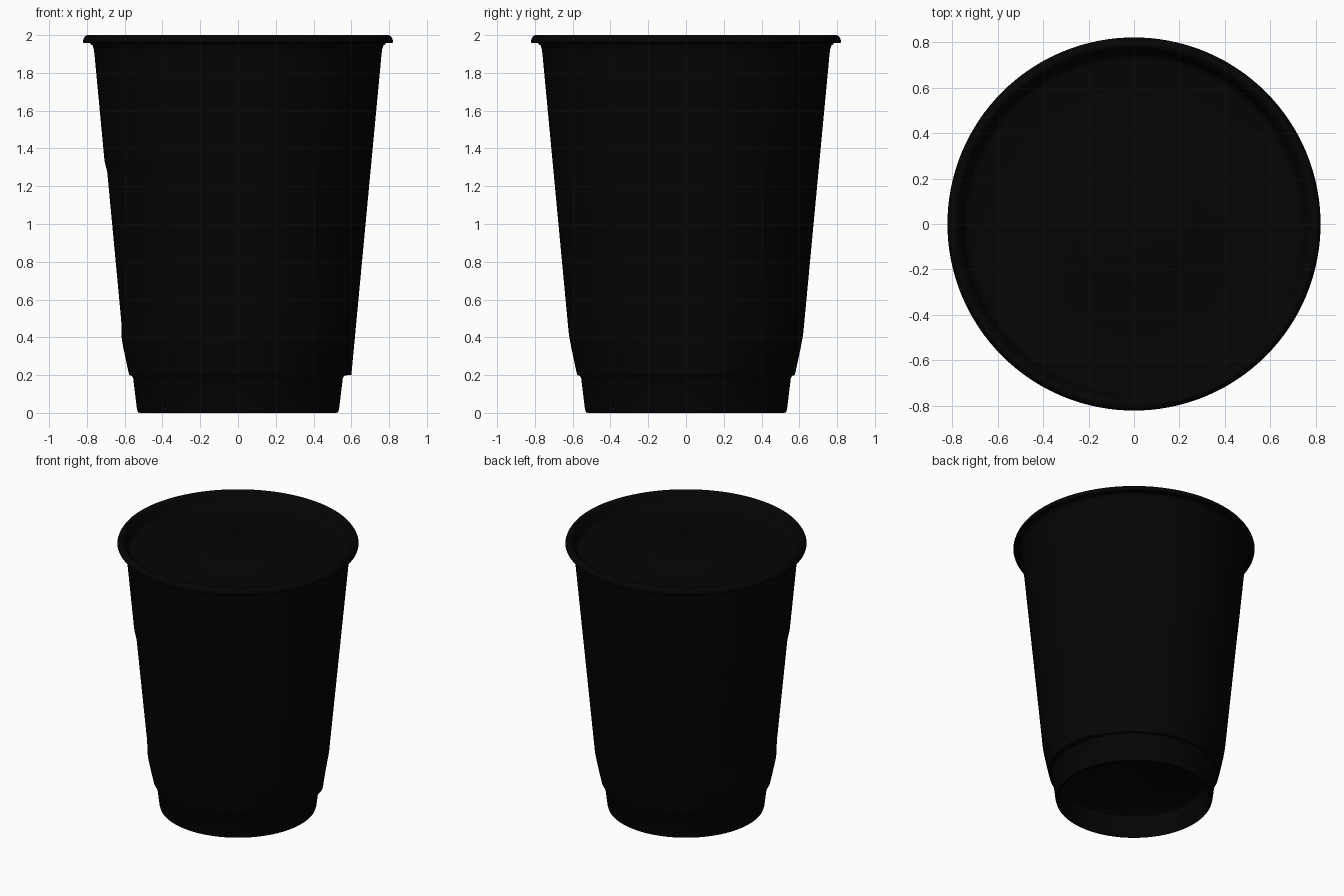
import bpy, bmesh, math

cube = bpy.data.objects.get("Cube")
if cube:
    bpy.data.objects.remove(cube, do_unlink=True)

SEGMENTS = 128

black = bpy.data.materials.new("near black plastic")
black.use_nodes = True
colour = (0.0013, 0.0013, 0.0013, 1)
black.diffuse_color = colour
black.node_tree.nodes["Principled BSDF"].inputs["Base Color"].default_value = colour


def step(a, b, x):
    t = min(max((x - a) / (b - a), 0), 1)
    return t * t * (3 - 2 * t)


def lathe(name, profile, inset=None):
    """Spin (radius, z) points; an inset function may dent the wall by angle and height."""
    bm = bmesh.new()
    rings = []
    for r, z in profile:
        if r == 0:
            rings.append([bm.verts.new((0, 0, z))] * SEGMENTS)
            continue
        ring = []
        for i in range(SEGMENTS):
            a = math.tau * i / SEGMENTS
            q = r - (inset(math.degrees(a), z) if inset else 0)
            ring.append(bm.verts.new((q * math.cos(a), q * math.sin(a), z)))
        rings.append(ring)
    for low, high in zip(rings, rings[1:]):
        for i in range(SEGMENTS):
            j = (i + 1) % SEGMENTS
            bm.faces.new(dict.fromkeys((low[i], low[j], high[j], high[i])))
    bmesh.ops.recalc_face_normals(bm, faces=bm.faces)
    mesh = bpy.data.meshes.new(name)
    bm.to_mesh(mesh)
    bm.free()
    mesh.materials.append(black)
    obj = bpy.data.objects.new(name, mesh)
    bpy.context.collection.objects.link(obj)
    bpy.ops.object.select_all(action="DESELECT")
    obj.select_set(True)
    bpy.context.view_layer.objects.active = obj
    bpy.ops.object.shade_smooth_by_angle(angle=math.radians(35))


# Dents: a shallow label panel on the right side and a soft taper above the base
def wall_inset(angle, z):
    if z < 0.2 or z > 1.9:
        return 0
    panel = step(140, 150, angle) * (1 - step(226, 236, angle))
    panel *= step(0.36, 0.5, z) * (1 - step(1.27, 1.34, z))
    from_left = min(angle, 360 - angle)
    taper = step(15, 35, from_left) * min(max((0.42 - z) / 0.22, 0), 1) ** 1.2
    return 0.009 * panel + 0.024 * taper


# Cup: hollow underside, stepped base, tapered wall and flared neck
base = [(0, 0.17), (0.46, 0.17), (0.49, 0.15), (0.512, 0.01), (0.52, 0),
        (0.53, 0.003), (0.535, 0.02), (0.555, 0.185), (0.562, 0.196), (0.57, 0.199)]
rows = 60
wall = [(0.6 + 0.16 * i / rows, 0.2 + 1.7 * i / rows) for i in range(rows + 1)]
neck = [(0.763, 1.925), (0.77, 1.945), (0.783, 1.957)]
lathe("cup_body", base + wall + neck, wall_inset)

# Rolled rim, sloping down to a recessed lid with a low raised centre
rim = [(0.78, 1.957), (0.81, 1.957), (0.819, 1.96), (0.821, 1.968), (0.816, 1.983),
       (0.808, 1.995), (0.797, 2.0), (0.785, 1.998), (0.772, 1.986), (0.755, 1.945)]
lid = [(0.747, 1.925), (0.735, 1.914), (0.72, 1.911), (0.29, 1.911), (0.28, 1.914),
       (0.265, 1.921), (0.25, 1.923), (0, 1.923)]
lathe("rim_and_lid", rim + lid)
